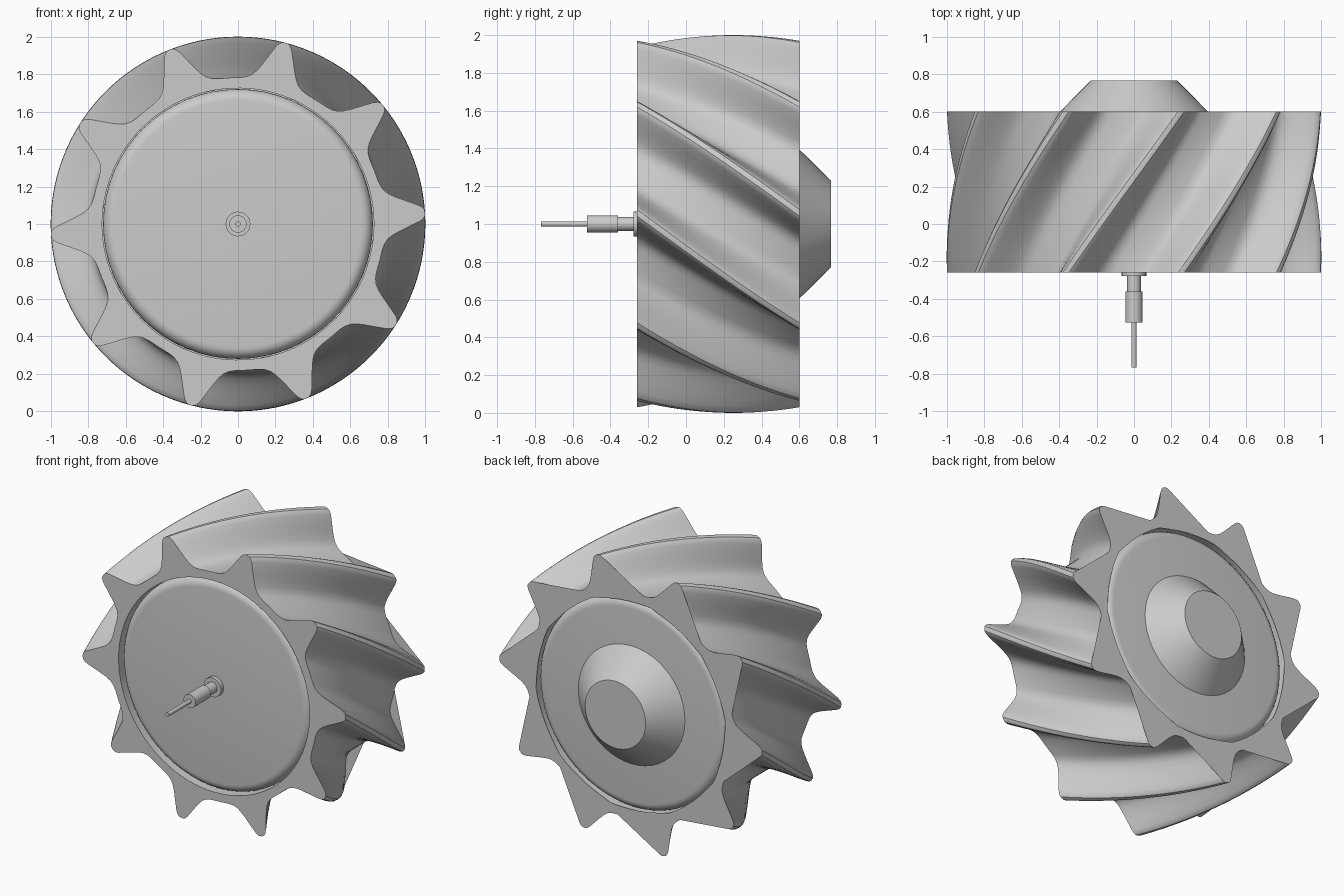
import bpy, bmesh, math

cube = bpy.data.objects.get("Cube")
if cube:
    bpy.data.objects.remove(cube)

grey = bpy.data.materials.new("plain grey")
grey.use_nodes = True
grey.diffuse_color = (0.6, 0.6, 0.6, 1)
grey.node_tree.nodes["Principled BSDF"].inputs["Base Color"].default_value = (0.6, 0.6, 0.6, 1)

TEETH, FRONT, BACK, BORE = 10, -0.26, 0.60, 0.725
PITCH = math.tau / TEETH
LAYERS = 24


def finish(bm, name, sharp=30):
    bmesh.ops.remove_doubles(bm, verts=bm.verts, dist=1e-5)
    bmesh.ops.recalc_face_normals(bm, faces=bm.faces)
    mesh = bpy.data.meshes.new(name)
    bm.to_mesh(mesh)
    bm.free()
    mesh.materials.append(grey)
    obj = bpy.data.objects.new(name, mesh)
    bpy.context.collection.objects.link(obj)
    bpy.ops.object.select_all(action="DESELECT")
    obj.select_set(True)
    bpy.context.view_layer.objects.active = obj
    bpy.ops.object.shade_smooth_by_angle(angle=math.radians(sharp))
    return obj


def ring(bm, polar, y):
    return [bm.verts.new((r * math.cos(a), y, 1 + r * math.sin(a))) for r, a in polar]


def bridge(bm, a, b):
    for i in range(len(a)):
        j = (i + 1) % len(a)
        bm.faces.new((a[i], a[j], b[j], b[i]))


def lathe(name, profile, segments):
    """Revolve (radius, y) points about the gear axis, capping both ends."""
    bm = bmesh.new()
    angles = [math.tau * i / segments for i in range(segments)]
    rings = [ring(bm, [(r, a) for a in angles], y) for r, y in profile]
    for a, b in zip(rings, rings[1:]):
        bridge(bm, a, b)
    bm.faces.new(rings[0])
    bm.faces.new(rings[-1])
    return finish(bm, name)


# Twisted toothed rim: half a tooth as (degrees from tip, radius), mirrored
half = [(0, 1.0), (1.0, 0.998), (1.8, 0.988), (2.6, 0.968), (4.2, 0.915), (6, 0.862),
        (7.5, 0.828), (9, 0.805), (11, 0.79), (13.5, 0.783), (18, 0.782)]
tooth = [(-d, r) for d, r in half[-2:0:-1]] + half
outline = [(r, math.radians(d + 3.4) + k * PITCH) for k in range(TEETH) for d, r in tooth]

bm = bmesh.new()
layers = []
for i in range(LAYERS + 1):
    t = i / LAYERS
    twisted = [(r, a - PITCH * t) for r, a in outline]
    layers.append(ring(bm, twisted, FRONT + (BACK - FRONT) * t))
for a, b in zip(layers, layers[1:]):
    bridge(bm, a, b)
# Flat end faces and the bore through the rim
bores = []
for y, edge in ((FRONT, layers[0]), (BACK, layers[-1])):
    bores.append(ring(bm, [(BORE, a) for r, a in outline], y))
    bridge(bm, edge, bores[-1])
bridge(bm, *bores)
finish(bm, "toothed_rim")

# Sunken web with rounded edges filling the bore
ROUND, LIP = 0.06, 0.01
arc = [math.radians(15 * i) for i in range(7)]
corner = [(BORE - 0.005 - ROUND + ROUND * math.sin(a), ROUND - ROUND * math.cos(a)) for a in arc]
web = [(r, FRONT + LIP + d) for r, d in corner]
web += [(r, BACK - LIP - d) for r, d in reversed(corner)]
lathe("centre_web", web, 64)

# Tapered boss on the back
lathe("back_boss", [(0.405, BACK - LIP), (0.23, 0.767)], 48)

# Stepped spindle on the front
lathe("spindle", [(0.066, FRONT + 0.02), (0.066, -0.278), (0.037, -0.278), (0.037, -0.36),
                  (0.046, -0.36), (0.046, -0.525), (0.014, -0.525), (0.014, -0.767)], 24)
